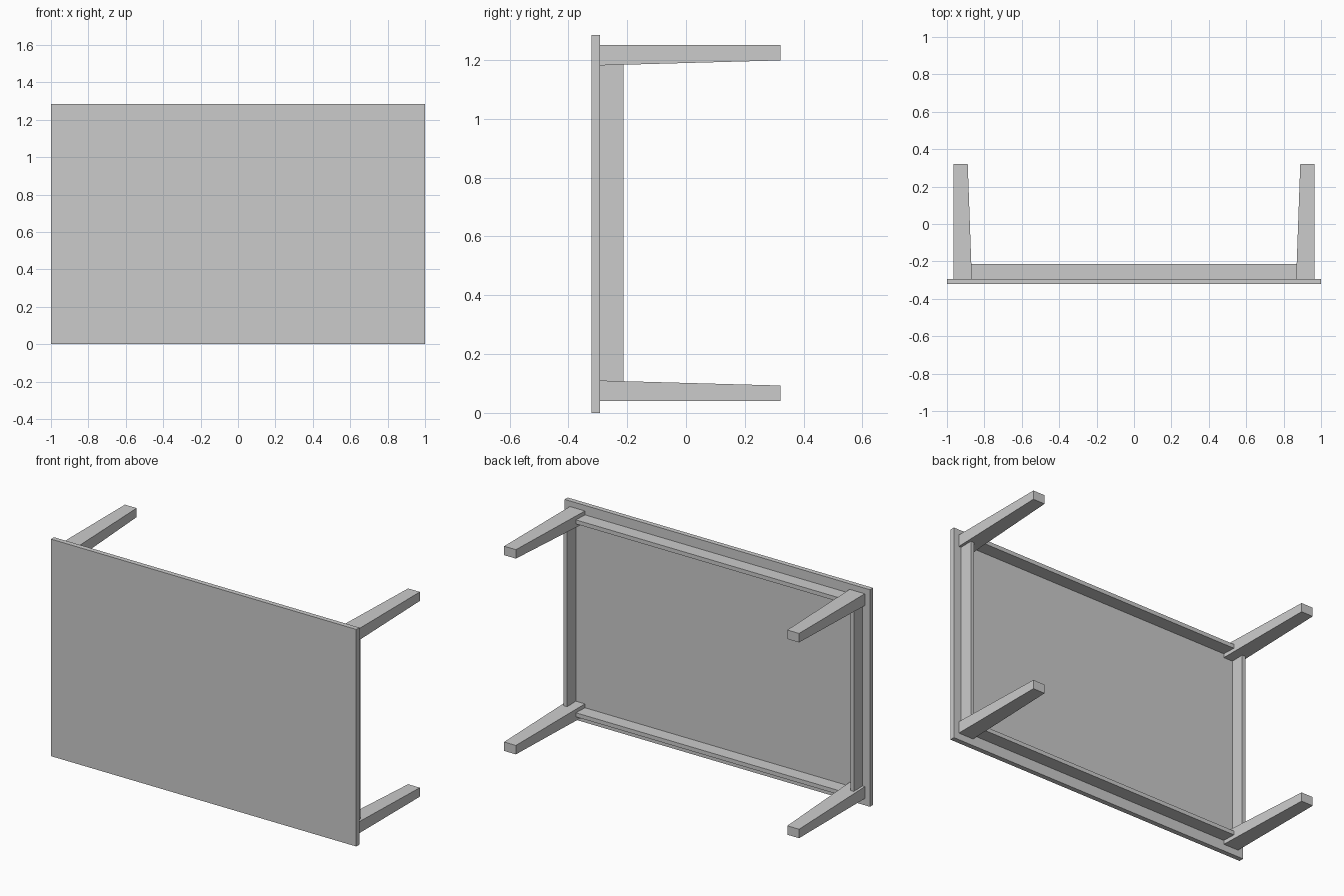
import bpy, bmesh

if "Cube" in bpy.data.objects:
    bpy.data.objects.remove(bpy.data.objects["Cube"])

Y_TOP, Y_RAIL, Y_FOOT = -0.293, -0.213, 0.322   # back of slab, rail edge, leg ends
ZC = 0.646                                      # height of the frame's centre


def loft(name, y0, rect0, y1, rect1):
    """Four-sided solid between two (x0, x1, z0, z1) rectangles at y0 and y1."""
    bm = bmesh.new()
    rings = []
    for y, (xa, xb, za, zb) in ((y0, rect0), (y1, rect1)):
        xa, xb = sorted((xa, xb))
        za, zb = sorted((za, zb))
        rings.append([bm.verts.new(p) for p in
                      ((xa, y, za), (xb, y, za), (xb, y, zb), (xa, y, zb))])
    a, b = rings
    bm.faces.new(a)
    bm.faces.new(b[::-1])
    for i in range(4):
        j = (i + 1) % 4
        bm.faces.new((a[i], b[i], b[j], a[j]))
    bmesh.ops.recalc_face_normals(bm, faces=bm.faces)
    mesh = bpy.data.meshes.new(name)
    bm.to_mesh(mesh)
    bm.free()
    obj = bpy.data.objects.new(name, mesh)
    bpy.context.collection.objects.link(obj)
    return obj


def box(name, y0, y1, rect):
    return loft(name, y0, rect, y1, rect)


# Table top, standing on its long edge
box("table_top", -0.322, Y_TOP, (-1, 1, 0, 1.285))

# Legs: straight on the outer sides, tapered on the inner sides
for sx, side in ((-1, "left"), (1, "right")):
    for sz, level in ((-1, "lower"), (1, "upper")):
        outer_x, outer_z = sx * 0.966, ZC + sz * 0.606
        loft(f"{level}_{side}_leg",
             Y_TOP, (outer_x, sx * 0.867, outer_z, ZC + sz * 0.536),
             Y_FOOT, (outer_x, sx * 0.889, outer_z, ZC + sz * 0.553))

# Short rails between the lower and upper legs
for sx, side in ((-1, "left"), (1, "right")):
    box(f"{side}_rail", Y_TOP, Y_RAIL,
        (sx * 0.950, sx * 0.927, ZC - 0.545, ZC + 0.545))

# Long rails between the left and right legs
for sz, level in ((-1, "lower"), (1, "upper")):
    box(f"{level}_rail", Y_TOP, Y_RAIL,
        (-0.88, 0.88, ZC + sz * 0.583, ZC + sz * 0.559))
